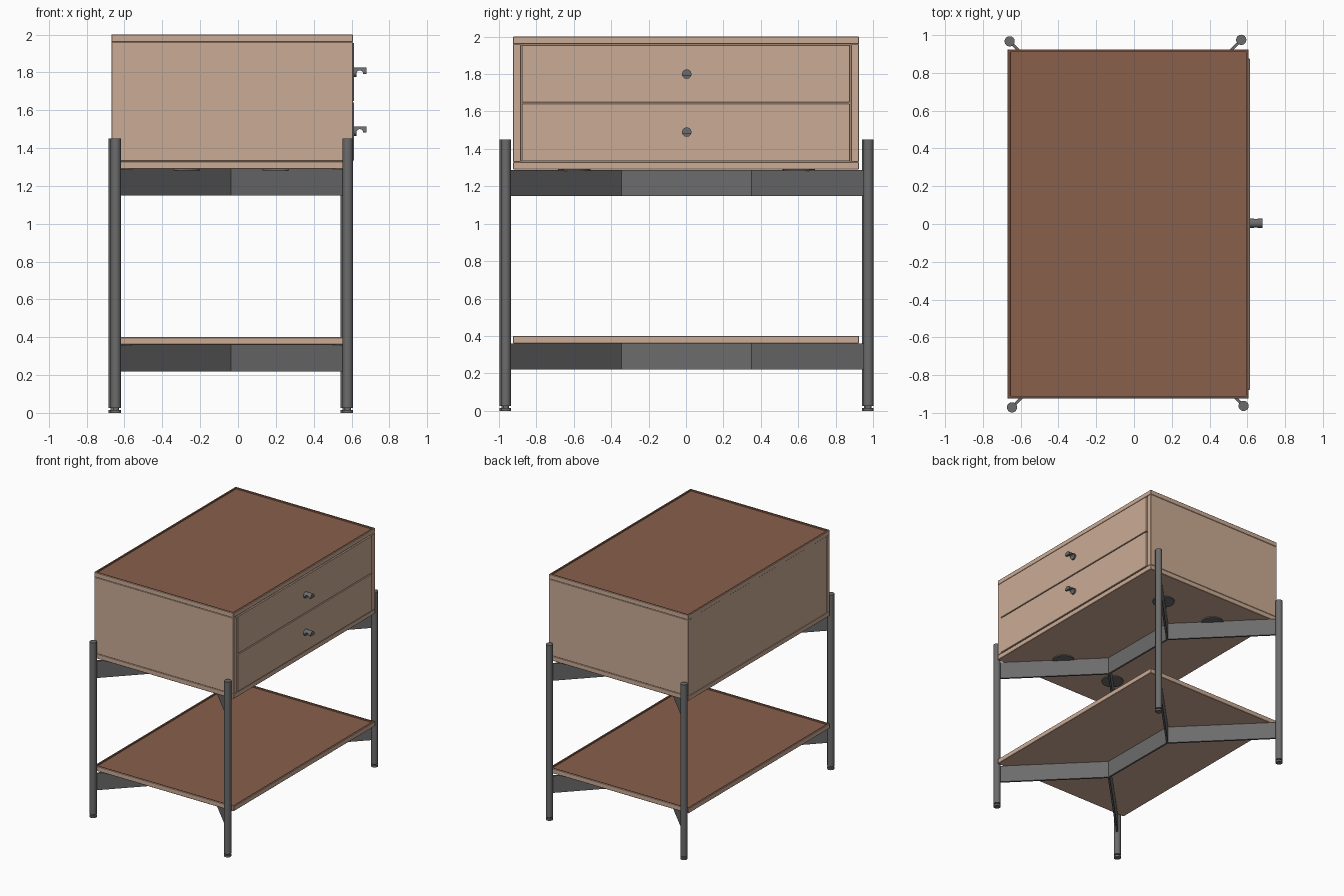
import bpy, bmesh, math
from mathutils import Vector, Matrix

if "Cube" in bpy.data.objects:
    bpy.data.objects.remove(bpy.data.objects["Cube"], do_unlink=True)


def make_material(name, rgb):
    mat = bpy.data.materials.new(name)
    mat.use_nodes = True
    mat.diffuse_color = (*rgb, 1)
    mat.node_tree.nodes["Principled BSDF"].inputs["Base Color"].default_value = (*rgb, 1)
    return mat


TAN = make_material("tan wood", (0.60, 0.41, 0.30))
BROWN = make_material("brown leather", (0.25, 0.115, 0.07))
METAL = make_material("grey metal", (0.15, 0.15, 0.15))


def finish(name, bm, *mats, smooth=False):
    bmesh.ops.recalc_face_normals(bm, faces=bm.faces)
    mesh = bpy.data.meshes.new(name)
    bm.to_mesh(mesh)
    bm.free()
    for mat in mats:
        mesh.materials.append(mat)
    obj = bpy.data.objects.new(name, mesh)
    bpy.context.collection.objects.link(obj)
    bpy.ops.object.select_all(action='DESELECT')
    obj.select_set(True)
    bpy.context.view_layer.objects.active = obj
    if smooth:
        bpy.ops.object.shade_smooth_by_angle(angle=math.radians(35))
    return obj


def box_mesh(lo, hi, bevel=0.0):
    bm = bmesh.new()
    lo, hi = Vector(lo), Vector(hi)
    bmesh.ops.create_cube(bm, size=1, matrix=Matrix.Translation((lo + hi) / 2)
                          @ Matrix.Diagonal((*(hi - lo), 1)))
    if bevel:
        bmesh.ops.bevel(bm, geom=bm.edges[:], offset=bevel, segments=1, affect='EDGES')
    return bm


def box(name, lo, hi, mat, bevel=0.0):
    return finish(name, box_mesh(lo, hi, bevel), mat)


def add_cylinder(bm, x, y, z0, z1, r, sides=24):
    bmesh.ops.create_cone(bm, cap_ends=True, segments=sides, radius1=r, radius2=r,
                          depth=z1 - z0, matrix=Matrix.Translation((x, y, (z0 + z1) / 2)))


# Overall cabinet footprint
X0, X1, Y = -0.67, 0.607, 0.925
SHELF_Z, BASE_Z, TOP_Z, BOARD = 0.36, 1.29, 1.96, 0.04


def tray(name, z):
    """Board with a rimmed, recessed brown top."""
    bm = box_mesh((X0, -Y, z), (X1, Y, z + BOARD), 0.003)
    top = max(bm.faces, key=lambda f: f.calc_center_median().z)
    bmesh.ops.inset_individual(bm, faces=[top], thickness=0.016)
    bmesh.ops.inset_individual(bm, faces=[top], thickness=0.001, depth=-0.01)
    bm.normal_update()
    for f in bm.faces:
        c = f.calc_center_median()
        inner = X0 + 0.01 < c.x < X1 - 0.01 and abs(c.y) < Y - 0.01
        if f.normal.z > 0.9 or (inner and c.z > z + BOARD / 2):
            f.material_index = 1
    finish(name, bm, TAN, BROWN)


# Cabinet boards and shelf
tray("lower_shelf", SHELF_Z)
tray("cabinet_top", TOP_Z)
box("cabinet_base", (X0, -Y, BASE_Z), (X1, Y, BASE_Z + BOARD), TAN, 0.003)

# Cabinet sides and back
low, high = BASE_Z + BOARD, TOP_Z
for name, s in (("left_back_side", 1), ("right_front_side", -1)):
    a, b = sorted((s * Y, s * (Y - 0.042)))
    box("rear_side_panel" if s > 0 else "front_side_panel",
        (X0, a, low), (X1, b, high), TAN, 0.003)
box("back_panel", (X0 + 0.003, -Y + 0.042, low), (X0 + 0.03, Y - 0.042, high), TAN)

# Drawer fronts, with an inner panel closing the gaps
box("drawer_divider", (X1 - 0.06, -Y + 0.042, low), (X1 - 0.03, Y - 0.042, high), TAN)
middle = (low + high) / 2
for name, z0, z1 in (("lower_drawer", low + 0.004, middle - 0.003),
                     ("upper_drawer", middle + 0.003, high - 0.004)):
    box(name, (X1 - 0.03, -0.878, z0), (0.613, 0.876, z1), TAN, 0.002)


# Drawer knobs: round bar hollowed from below as a finger pull
def knob(name, z):
    bm = bmesh.new()
    add_cylinder(bm, 0, 0, 0.61, 0.68, 0.025)
    bmesh.ops.transform(bm, verts=bm.verts,
                        matrix=Matrix.Translation((0, 0.004, z)) @ Matrix.Rotation(math.pi / 2, 4, 'Y'))
    obj = finish(name, bm, METAL)
    cut = bmesh.new()
    arch = [(0.644 + 0.018 * math.cos(t), z - 0.008 + 0.018 * math.sin(t))
            for t in (math.pi * i / 10 for i in range(11))]
    outline = [(0.70, z - 0.05), (0.70, z - 0.008)] + arch + [(0.626, z - 0.05)]
    face = cut.faces.new([cut.verts.new((x, -0.05, h)) for x, h in outline])
    side = bmesh.ops.extrude_face_region(cut, geom=[face])
    bmesh.ops.translate(cut, vec=(0, 0.1, 0),
                        verts=[v for v in side["geom"] if isinstance(v, bmesh.types.BMVert)])
    cutter = finish("knob_cutter", cut, METAL)
    cutter.hide_render = True
    mod = obj.modifiers.new("finger_cut", 'BOOLEAN')
    mod.operation, mod.solver, mod.object = 'DIFFERENCE', 'EXACT', cutter
    bpy.ops.object.select_all(action='DESELECT')
    obj.select_set(True)
    bpy.context.view_layer.objects.active = obj
    bpy.ops.object.modifier_apply(modifier=mod.name)
    bpy.ops.object.shade_smooth_by_angle(angle=math.radians(35))
    bpy.data.objects.remove(cutter, do_unlink=True)


knob("lower_knob", 1.49)
knob("upper_knob", 1.80)

# Metal frame, sitting very slightly turned under the cabinet
TURN = Matrix.Translation((-0.039, 0.002, 0)) @ Matrix.Rotation(0.0065, 4, 'Z')
LEG_X, LEG_Y, NODE_Y = 0.613, 0.969, 0.35
CORNERS = [(sx, sy) for sx in (1, -1) for sy in (1, -1)]


def corner_name(sx, sy):
    return ("left" if sx > 0 else "right") + ("_rear" if sy > 0 else "_front")


# Legs with adjustable feet
for sx, sy in CORNERS:
    p = TURN @ Vector((sx * LEG_X, sy * LEG_Y, 0))
    bm = bmesh.new()
    add_cylinder(bm, p.x, p.y, 0.025, 1.45, 0.027)
    add_cylinder(bm, p.x, p.y, 0.012, 0.03, 0.016)
    add_cylinder(bm, p.x, p.y, 0.0, 0.016, 0.027)
    finish(corner_name(sx, sy) + "_leg", bm, METAL, smooth=True)


def beam(name, a, b, z0, z1, width=0.015):
    """Upright flat bar between two plan points."""
    a, b = TURN @ Vector((*a, 0)), TURN @ Vector((*b, 0))
    d = b - a
    bm = box_mesh((0, -width / 2, z0), (d.length, width / 2, z1))
    bmesh.ops.transform(bm, verts=bm.verts, matrix=Matrix.Translation(a)
                        @ Matrix.Rotation(math.atan2(d.y, d.x), 4, 'Z'))
    finish(name, bm, METAL)


# Forked beams under the cabinet and the shelf
for level, z1 in (("upper", BASE_Z - 0.002), ("lower", SHELF_Z)):
    z0 = z1 - 0.14
    beam(level + "_centre_beam", (0, -NODE_Y), (0, NODE_Y), z0, z1)
    for sx, sy in CORNERS:
        beam(level + "_" + corner_name(sx, sy) + "_arm", (0, sy * NODE_Y),
             (sx * LEG_X, sy * LEG_Y), z0, z1)

# Round mounting plates on the arms below the cabinet
for sx, sy in CORNERS:
    p = TURN @ Vector((sx * 0.25, sy * 0.60, 0))
    bm = bmesh.new()
    add_cylinder(bm, p.x, p.y, BASE_Z - 0.008, BASE_Z, 0.085, 32)
    finish(corner_name(sx, sy) + "_mounting_plate", bm, METAL, smooth=True)
